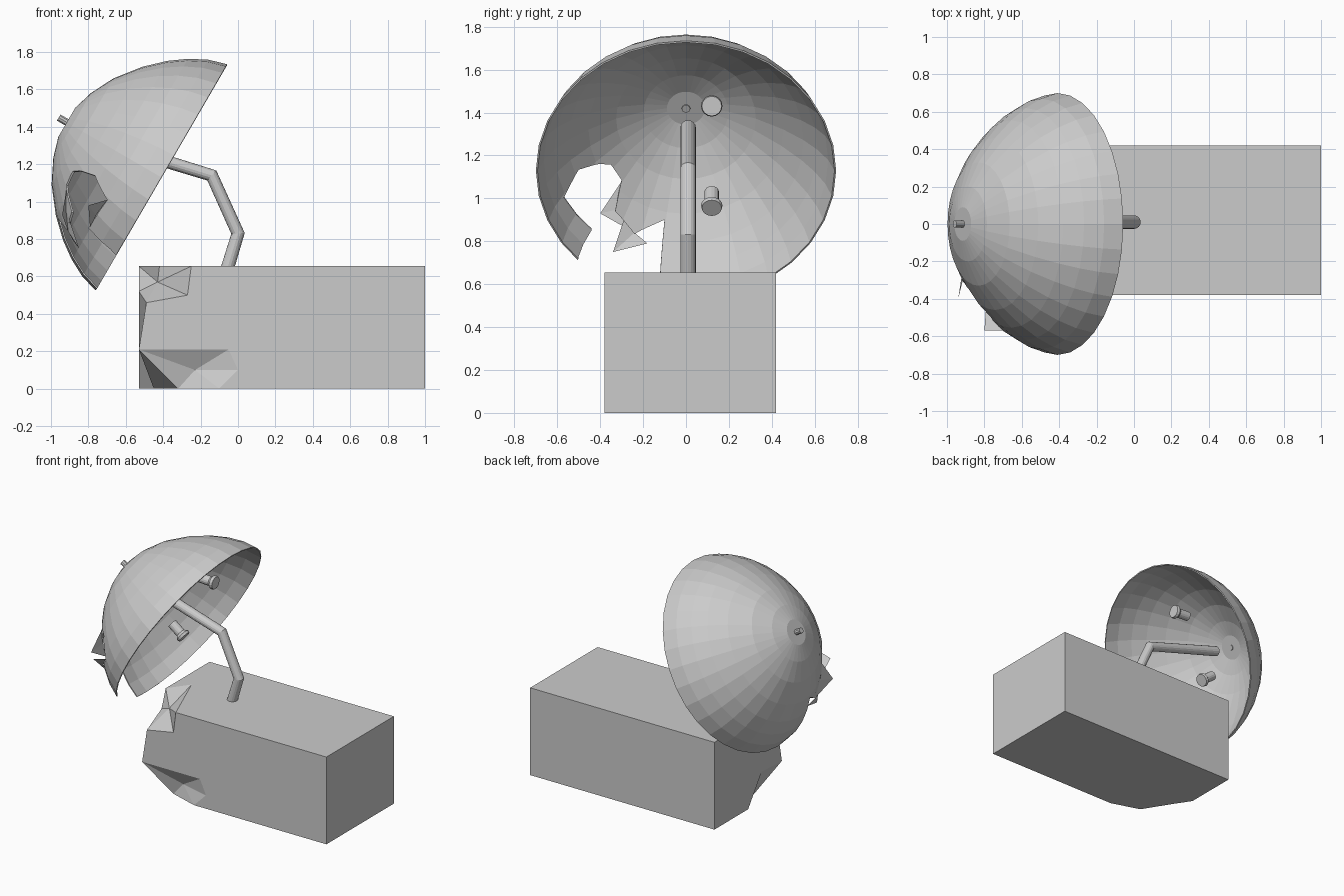
import bpy, bmesh, math
from mathutils import Vector

if "Cube" in bpy.data.objects:
    bpy.data.objects.remove(bpy.data.objects["Cube"])


def mesh_object(name, verts, faces):
    me = bpy.data.meshes.new(name)
    me.from_pydata([tuple(v) for v in verts], [], faces)
    bm = bmesh.new()
    bm.from_mesh(me)
    bmesh.ops.recalc_face_normals(bm, faces=bm.faces)
    bm.to_mesh(me)
    bm.free()
    ob = bpy.data.objects.new(name, me)
    bpy.context.collection.objects.link(ob)
    return ob


def dish_point(y, v, d):
    """y sideways, v down the rim plane, d behind the rim plane."""
    return Vector((-0.41 - 0.864 * d - 0.503 * v, y, 1.13 - 0.864 * v + 0.503 * d))


def tube(name, points, radii, sides=16):
    """Capped round tube along a path lying in an xz plane."""
    pts = [Vector(p) for p in points]
    verts, faces = [], []
    for i, p in enumerate(pts):
        a = (p - pts[i - 1]).normalized() if i else Vector()
        b = (pts[i + 1] - p).normalized() if i < len(pts) - 1 else Vector()
        t = (a + b).normalized()
        side = Vector((0, 1, 0))
        up = t.cross(side)
        for k in range(sides):
            w = 2 * math.pi * k / sides
            verts.append(p + radii[i] * (math.cos(w) * side + math.sin(w) * up))
    for i in range(len(pts) - 1):
        for k in range(sides):
            m = (k + 1) % sides
            faces.append((i * sides + k, i * sides + m, (i + 1) * sides + m, (i + 1) * sides + k))
    faces += [tuple(range(sides)), tuple(range((len(pts) - 1) * sides, len(pts) * sides))]
    return mesh_object(name, verts, faces)


# Dish: revolved profile (radius, depth), thin shell
profile = [(0.70, 0), (0.67, 0.1), (0.62, 0.195), (0.555, 0.285), (0.46, 0.385),
           (0.33, 0.487), (0.20, 0.552), (0.09, 0.585)]
N = 32
verts = [dish_point(r * math.sin(2 * math.pi * k / N), r * math.cos(2 * math.pi * k / N), d)
         for r, d in profile for k in range(N)]
faces = [(i * N + k, i * N + (k + 1) % N, (i + 1) * N + (k + 1) % N, (i + 1) * N + k)
         for i in range(len(profile) - 1) for k in range(N)]
faces.append(tuple(range((len(profile) - 1) * N, len(profile) * N)))
dish = mesh_object("dish", verts, faces)
# make sure the normals point away from the focus
if dish.data.polygons[-1].normal.x > 0:
    dish.data.flip_normals()
shell = dish.modifiers.new("shell", 'SOLIDIFY')
shell.thickness = 0.008
shell.offset = -1

# Ragged bite out of the dish, cut along its axis
bite = [(-0.56, 0.62), (-0.5, 0.47), (-0.44, 0.43), (-0.51, 0.35), (-0.57, 0.25), (-0.5, 0.17),
        (-0.40, 0.19), (-0.35, 0.21), (-0.30, 0.29), (-0.33, 0.40), (-0.24, 0.5),
        (-0.10, 0.47), (-0.12, 0.63), (-0.13, 0.85)]
n = len(bite)
cutter = mesh_object("bite_cutter",
                     [dish_point(y, v, d) for d in (-0.3, 0.9) for y, v in bite],
                     [tuple(range(n)), tuple(range(n, 2 * n))]
                     + [(k, (k + 1) % n, n + (k + 1) % n, n + k) for k in range(n)])
cutter.hide_render = True
cutter.hide_viewport = True
cut = dish.modifiers.new("bite", 'BOOLEAN')
cut.operation = 'DIFFERENCE'
cut.solver = 'EXACT'
cut.object = cutter

# Torn flaps bent outwards
flaps = [(-0.915, -0.30, 1.08), (-0.94, -0.40, 0.93), (-0.92, -0.27, 0.96),
         (-0.85, -0.34, 0.75), (-0.88, -0.18, 0.79), (-0.908, -0.24, 0.84),
         (-0.80, -0.57, 0.98), dish_point(-0.57, 0.25, 0.19),
         dish_point(-0.51, 0.35, 0.2), dish_point(-0.44, 0.43, 0.19)]
mesh_object("torn_flaps", flaps, [(0, 1, 2), (1, 5, 2), (2, 3, 5), (3, 4, 5), (6, 7, 8), (6, 8, 9)])

# Nub through the dish centre
tube("dish_nub", [dish_point(0, 0, 0.57), dish_point(0, 0, 0.635)], [0.02, 0.02], 10)

# Bent support arm
tube("support_arm", [(-0.07, 0.01, 0.60), (0, 0.01, 0.83), (-0.14, 0.01, 1.14), (-0.76, 0.01, 1.33)],
     [0.036] * 4)


# Two small horns with flared ends
def horn(name, start, end):
    a, b = Vector(start), Vector(end)
    tube(name, [a, a.lerp(b, 0.7), a.lerp(b, 0.85), b], [0.034, 0.034, 0.05, 0.046])


horn("upper_horn", (-0.40, 0.12, 1.437), (-0.27, 0.12, 1.43))
horn("lower_horn", (-0.63, 0.12, 1.03), (-0.53, 0.12, 0.955))

# Base block with a crumpled front left corner
H, F, B, L = 0.655, -0.38, 0.42, -0.53
P = {
    'a': (1, F, 0), 'b': (1, B, 0), 'c': (L, B, 0), 'd': (1, F, H), 'e': (1, B, H), 'f': (L, B, H),
    # upper dent
    'g': (-0.25, F, H), 'h': (-0.42, 0.05, H), 'i': (L, -0.1, H), 'j': (L, -0.15, 0.52),
    'k': (-0.49, F, 0.46), 'l': (-0.27, F, 0.50), 'm': (-0.43, -0.2, 0.57),
    # lower dent
    'n': (L, F, 0.21), 'o': (-0.05, F, 0.21), 'p': (0, F, 0.1), 'q': (-0.1, F, 0),
    'r': (-0.32, -0.31, 0), 's': (-0.45, -0.1, 0), 't': (L, 0.02, 0), 'u': (L, -0.14, 0.22),
    'v': (-0.23, -0.32, 0.1),
}
keys = list(P)
block = ["abed", "bcfe", "defihg", "adglknopq", "abctsrq", "fctunji"[:4] + "nkji",
         "ghm", "him", "ijm", "jkm", "klm", "lgm",
         "nov", "opv", "pqv", "qrv", "rnv", "rsn", "snu", "stu"]
mesh_object("base_block", P.values(), [tuple(keys.index(c) for c in f) for f in block])
